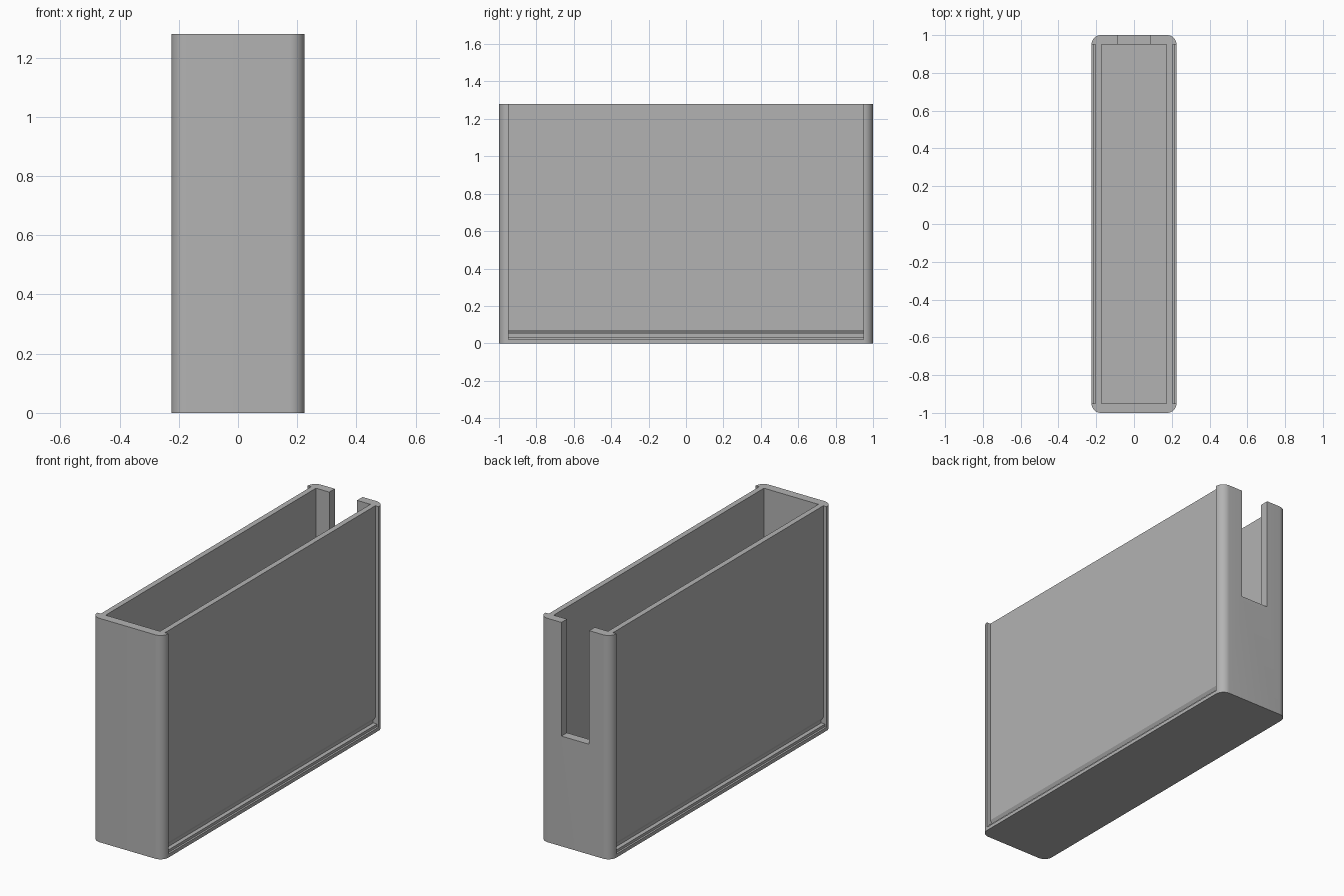
import bpy
import bmesh

HALF_X, HALF_Y, HEIGHT = 0.225, 1.0, 1.28
INNER_X, INNER_Y, FLOOR_Z = 0.172, 0.95, 0.07
PANEL_X = 0.203
CORNER = 0.05

cube = bpy.data.objects.get("Cube")
if cube:
    bpy.data.objects.remove(cube, do_unlink=True)

grey = bpy.data.materials.new("plain grey")
grey.use_nodes = True
colour = (0.45, 0.45, 0.45, 1)
grey.diffuse_color = colour
grey.node_tree.nodes["Principled BSDF"].inputs["Base Color"].default_value = colour


def add_object(name, bm):
    bmesh.ops.recalc_face_normals(bm, faces=bm.faces)
    mesh = bpy.data.meshes.new(name)
    bm.to_mesh(mesh)
    bm.free()
    mesh.materials.append(grey)
    obj = bpy.data.objects.new(name, mesh)
    bpy.context.collection.objects.link(obj)
    return obj


def prism(name, points, direction):
    """Extrude a closed outline of 3D points along a direction."""
    bm = bmesh.new()
    face = bm.faces.new([bm.verts.new(p) for p in points])
    result = bmesh.ops.extrude_face_region(bm, geom=[face], use_keep_orig=True)
    moved = [g for g in result["geom"] if isinstance(g, bmesh.types.BMVert)]
    bmesh.ops.translate(bm, verts=moved, vec=direction)
    return add_object(name, bm)


def box(name, x0, x1, y0, y1, z0, z1):
    outline = [(x0, y0, z0), (x1, y0, z0), (x1, y1, z0), (x0, y1, z0)]
    return prism(name, outline, (0, 0, z1 - z0))


# Body with rounded upright corners
holder = box("holder_body", -HALF_X, HALF_X, -HALF_Y, HALF_Y, 0, HEIGHT)
bm = bmesh.new()
bm.from_mesh(holder.data)
upright = [e for e in bm.edges if abs(e.verts[0].co.z - e.verts[1].co.z) > 1]
bmesh.ops.bevel(bm, geom=upright, offset=CORNER, segments=10,
                profile=0.5, affect='EDGES')
bm.to_mesh(holder.data)
bm.free()

# Open cavity and the thumb slot in the back wall
cutters = [
    box("cavity_cutter", -INNER_X, INNER_X, -INNER_Y, INNER_Y, FLOOR_Z, 1.5),
    box("slot_cutter", -0.088, 0.088, 0.9, 1.1, 0.63, 1.5),
]

# Recessed side panels with an undercut groove and stepped rail at the foot
rail = [(0.3, 0.02), (0.214, 0.02), (0.214, 0.035), (0.19, 0.035),
        (0.19, 0.05), (PANEL_X, 0.07), (PANEL_X, 1.5), (0.3, 1.5)]
for side, label in ((1, "left"), (-1, "right")):
    outline = [(side * x, -INNER_Y, z) for x, z in rail]
    cutters.append(prism(label + "_panel_cutter", outline, (0, 2 * INNER_Y, 0)))

bpy.context.view_layer.objects.active = holder
for cutter in cutters:
    cut = holder.modifiers.new(cutter.name, 'BOOLEAN')
    cut.operation = 'DIFFERENCE'
    cut.solver = 'EXACT'
    cut.object = cutter
    bpy.ops.object.modifier_apply(modifier=cut.name)
    bpy.data.objects.remove(cutter, do_unlink=True)

# Smooth corners, crisp edges
bpy.ops.object.select_all(action='DESELECT')
holder.select_set(True)
bpy.ops.object.shade_smooth_by_angle(angle=0.5)
